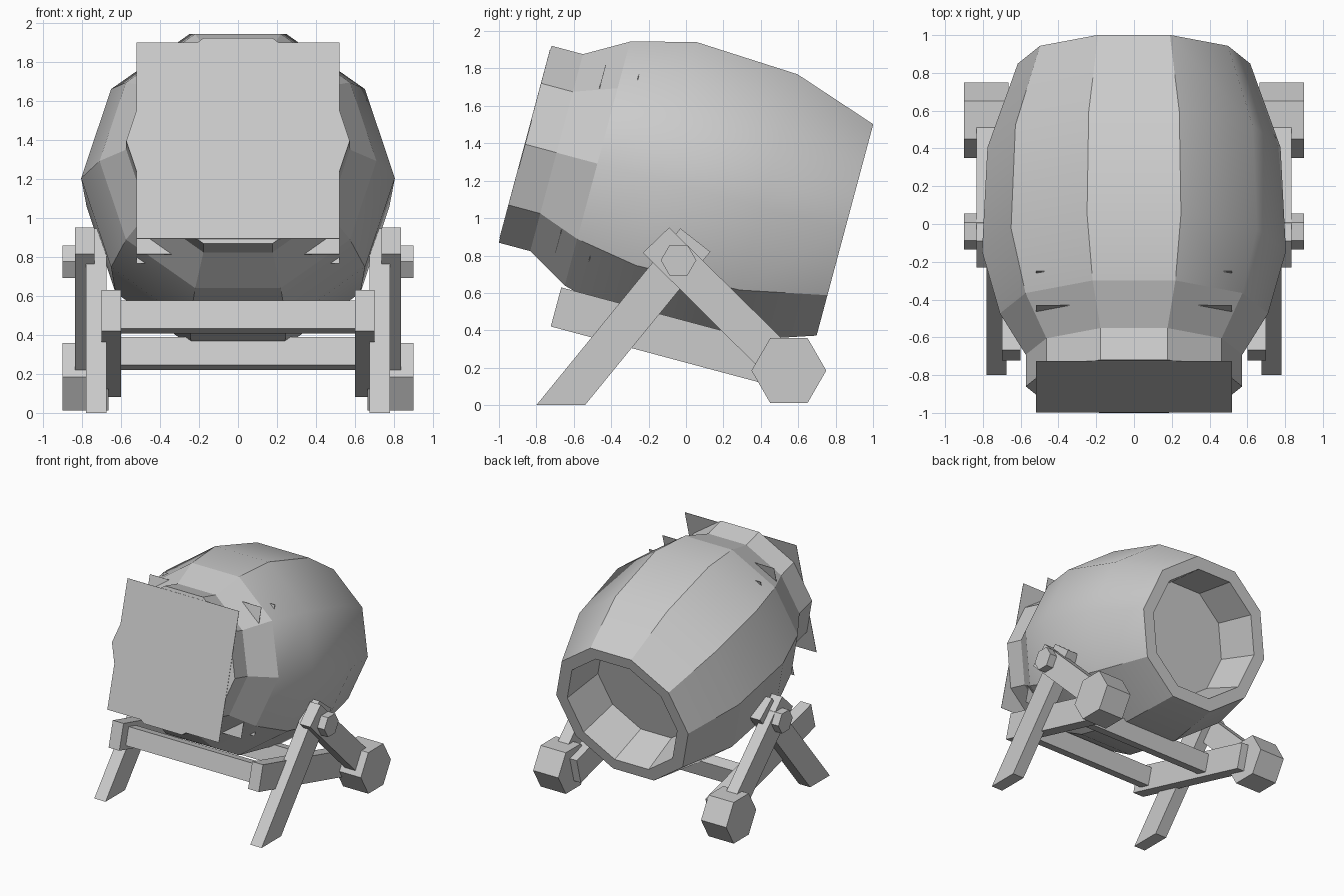
import bpy, bmesh
from math import sin, cos, pi, radians
from mathutils import Matrix, Vector

cube = bpy.data.objects.get("Cube")
if cube:
    bpy.data.objects.remove(cube)

# One plain grey for everything
grey = bpy.data.materials.new("plain grey")
grey.use_nodes = True
GREY = (0.6, 0.6, 0.6, 1)
grey.diffuse_color = GREY
grey.node_tree.nodes["Principled BSDF"].inputs["Base Color"].default_value = GREY

TILT = Matrix.Rotation(radians(-15), 4, 'X')
BARREL = Matrix.Translation((0, -0.86, 1.395)) @ TILT
FRAME = Matrix.Translation((0, -0.695, 0.525)) @ TILT


def finish(name, bm, matrix=Matrix()):
    bmesh.ops.recalc_face_normals(bm, faces=bm.faces)
    mesh = bpy.data.meshes.new(name)
    bm.to_mesh(mesh)
    bm.free()
    mesh.materials.append(grey)
    obj = bpy.data.objects.new(name, mesh)
    obj.matrix_world = matrix
    bpy.context.collection.objects.link(obj)
    return obj


def prism(name, outline, x0, x1, matrix=Matrix()):
    """Extrude a side outline of (y, z) points from x0 to x1."""
    bm = bmesh.new()
    face = bm.faces.new([bm.verts.new((x0, y, z)) for y, z in outline])
    out = bmesh.ops.extrude_face_region(bm, geom=[face])
    moved = [v for v in out["geom"] if isinstance(v, bmesh.types.BMVert)]
    bmesh.ops.translate(bm, verts=moved, vec=(x1 - x0, 0, 0))
    return finish(name, bm, matrix)


def hexagon(y, z, r):
    return [(y + r * cos(i * pi / 3), z + r * sin(i * pi / 3)) for i in range(6)]


def box(y0, y1, half):
    return [(y0, -half), (y1, -half), (y1, half), (y0, half)]


# Ten-sided barrel: (distance along the axis, distance to the flats)
SIDES = 10
profile = [(0, 0.545), (0.174, 0.545), (0.4, 0.675), (0.74, 0.765),
           (1.31, 0.738), (1.77, 0.585), (1.77, 0.487), (1.42, 0.44)]
bm = bmesh.new()
rings = []
for u, flat in profile:
    r = flat / cos(pi / SIDES)
    rings.append([bm.verts.new((r * cos(2 * pi * i / SIDES), u, r * sin(2 * pi * i / SIDES)))
                  for i in range(SIDES)])
for k, (a, b) in enumerate(zip(rings, rings[1:])):
    for i in range(SIDES):
        j = (i + 1) % SIDES
        face = bm.faces.new((a[i], a[j], b[j], b[i]))
        face.smooth = 2 <= k <= 4
bm.faces.new(rings[0])
bm.faces.new(rings[-1])
# Stave edges stay crisp except on the upper left flank; end rings are crisp
for ring in (rings[2], rings[5]):
    for i in range(SIDES):
        bm.edges.get((ring[i], ring[(i + 1) % SIDES])).smooth = False
for a, b in zip(rings[2:5], rings[3:6]):
    for i in range(2, SIDES):
        bm.edges.get((a[i], b[i])).smooth = False
finish("barrel", bm, BARREL)

# Thin square sheets across the barrel, corners poking through
for name, u in (("front_sheet", -0.003), ("middle_sheet", 0.305), ("inner_sheet", 0.49)):
    prism(name, [(u, -0.52), (u + 0.003, -0.52), (u + 0.003, 0.52), (u, 0.52)],
          -0.52, 0.52, BARREL)

# Crossbars of the tilted frame
prism("front_crossbar", box(0.08, 0.18, 0.075), -0.65, 0.65, FRAME)
prism("rear_crossbar", box(0.8, 0.9, 0.075), -0.65, 0.65, FRAME)

# Mirrored side parts
front_leg = [(-0.8, 0), (-0.54, 0), (0.13, 0.82), (-0.03, 0.945)]
rear_leg = [(-0.23, 0.815), (-0.09, 0.95), (0.56, 0.31), (0.42, 0.17)]
for side, s in (("left", 1), ("right", -1)):
    prism(side + "_front_leg", front_leg, 0.675 * s, 0.78 * s)
    prism(side + "_rear_leg", rear_leg, 0.735 * s, 0.835 * s)
    prism(side + "_rail", box(0, 1.31, 0.108), 0.6 * s, 0.7 * s, FRAME)
    prism(side + "_foot", hexagon(0.55, 0.185, 0.2), 0.665 * s, 0.9 * s)
    prism(side + "_pivot_bolt", hexagon(-0.04, 0.775, 0.095), 0.7 * s, 0.9 * s)
